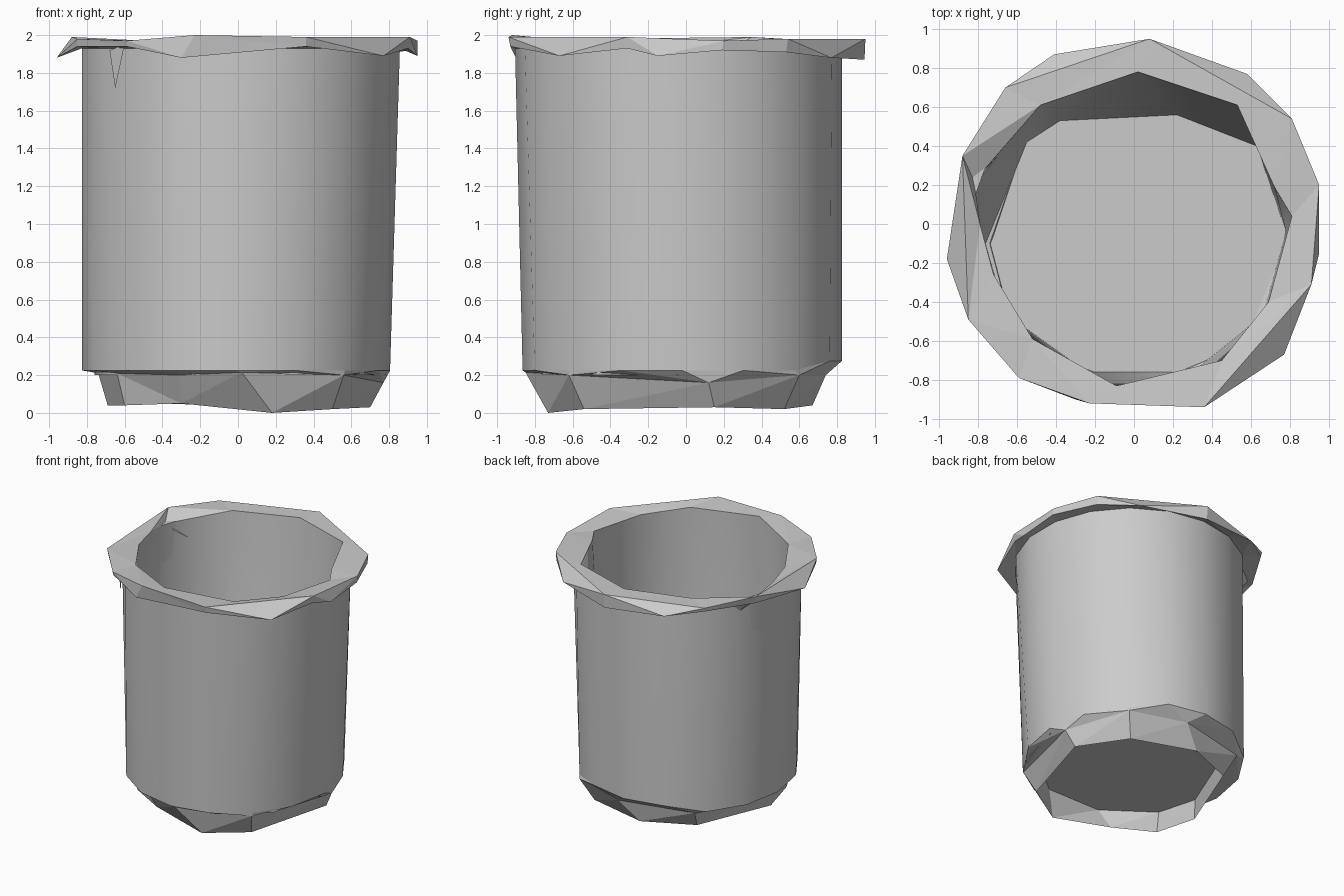
import bpy
import bmesh
from math import atan2, cos, sin, pi, radians

cube = bpy.data.objects.get("Cube")
if cube:
    bpy.data.objects.remove(cube)

steel = bpy.data.materials.new("plain grey")
steel.use_nodes = True
grey = (0.6, 0.6, 0.6, 1)
steel.diffuse_color = grey
steel.node_tree.nodes["Principled BSDF"].inputs["Base Color"].default_value = grey


def oval(count, rx, ry, z, cx=0.0, cy=0.0, turn=0.0):
    """Points of an elliptical ring, anticlockwise."""
    steps = [2 * pi * i / count + radians(turn) for i in range(count)]
    return [(cx + rx * cos(a), cy + ry * sin(a), z) for a in steps]


def add_ring(bm, points):
    ordered = sorted(points, key=lambda p: atan2(p[1], p[0]))
    return [bm.verts.new(p) for p in ordered]


def zip_rings(bm, low, high, smooth):
    """Join two rings of any point count with triangles, by the shorter diagonal."""
    start = min(range(len(high)), key=lambda k: (high[k].co - low[0].co).length)
    high = high[start:] + high[:start]
    low, high = low + low[:1], high + high[:1]
    i = j = 0
    while i < len(low) - 1 or j < len(high) - 1:
        a, b = low[i], high[j]
        step_low = j == len(high) - 1
        if not step_low and i < len(low) - 1:
            step_low = (low[i + 1].co - b.co).length <= (high[j + 1].co - a.co).length
        if step_low:
            i += 1
            face = bm.faces.new((a, low[i], b))
        else:
            j += 1
            face = bm.faces.new((a, high[j], b))
        face.smooth = smooth


def finish(bm, name):
    mesh = bpy.data.meshes.new(name)
    bm.to_mesh(mesh)
    bm.free()
    mesh.materials.append(steel)
    obj = bpy.data.objects.new(name, mesh)
    bpy.context.collection.objects.link(obj)


# Crumpled foot, the ledge above it and the recessed floor inside it
foot = [(0.18, -0.73, 0), (0.5, -0.54, 0.02), (0.7, 0.15, 0.03), (0.47, 0.52, 0.02),
        (-0.05, 0.67, 0.04), (-0.45, 0.5, 0.05), (-0.69, -0.12, 0.04), (-0.6, -0.45, 0.04),
        (-0.3, -0.63, 0.05)]
ledge = [(0.02, -0.85, 0.215), (0.56, -0.62, 0.2), (0.77, 0.12, 0.16), (0.55, 0.6, 0.2),
         (0.1, 0.74, 0.2), (-0.5, 0.6, 0.2), (-0.74, -0.1, 0.21), (-0.64, -0.48, 0.21),
         (-0.31, -0.72, 0.2)]
floor_edge = [(0.22, 0.56, 0.2), (0.63, 0.4, 0.2), (0.78, -0.04, 0.2), (0.66, -0.47, 0.2),
              (0.3, -0.76, 0.2), (-0.24, -0.76, 0.2), (-0.66, -0.46, 0.2),
              (-0.76, -0.1, 0.2), (-0.55, 0.42, 0.2), (-0.38, 0.53, 0.2)]
recess = [(x * 0.88, y * 0.88, 0.185) for x, y, z in floor_edge]

# Wall ends; the lower edge lifts towards the back
wall_base = [(x, y, z + 0.05 * (y > 0.6))
             for x, y, z in oval(16, 0.815, 0.845, 0.225, -0.01, -0.02)]
wall_top = oval(18, 0.855, 0.865, 1.93, 0.015, -0.04, 10)

# Flared rim: drooping lower edge, upper edge and mouth
brim_low = [(0.08, 0.945, 1.87), (0.58, 0.77, 1.88), (0.81, 0.53, 1.91), (0.95, 0.19, 1.92),
            (0.95, -0.15, 1.89), (0.9, -0.31, 1.93), (0.77, -0.67, 1.89), (0.36, -0.93, 1.94),
            (-0.3, -0.9, 1.88), (-0.59, -0.78, 1.94), (-0.85, -0.48, 1.94),
            (-0.96, -0.18, 1.88), (-0.87, 0.34, 1.93), (-0.66, 0.69, 1.94),
            (-0.41, 0.87, 1.9)]
brim_high = [(0.08, 0.95, 1.98), (0.81, 0.54, 1.98), (0.95, 0.2, 1.97), (0.91, -0.31, 1.99),
             (0.36, -0.94, 1.99), (-0.23, -0.92, 2), (-0.59, -0.79, 1.97),
             (-0.85, -0.49, 1.98), (-0.88, 0.35, 1.99), (-0.66, 0.7, 1.97)]
mouth = [(0.02, 0.78, 1.98), (0.53, 0.61, 1.98), (0.72, 0.19, 1.97), (0.81, 0.04, 1.96),
         (0.69, -0.4, 1.96), (0.45, -0.7, 1.97), (-0.09, -0.83, 1.99), (-0.52, -0.59, 1.97),
         (-0.72, -0.26, 1.96), (-0.79, 0, 1.95), (-0.82, 0.22, 1.92), (-0.48, 0.61, 1.97)]

# Pot: underside, foot, outer wall, rim, inner wall and floor in one skin
bm = bmesh.new()
rings = [add_ring(bm, p) for p in (recess, foot, ledge, wall_base, wall_top,
                                   brim_low, brim_high, mouth, floor_edge)]
for k in range(len(rings) - 1):
    zip_rings(bm, rings[k], rings[k + 1], smooth=k in (3, 7))
bm.faces.new(list(reversed(rings[0])))
bm.faces.new(rings[-1])
finish(bm, "pot")


def flap(name, corners):
    bm = bmesh.new()
    verts = [bm.verts.new(c) for c in corners]
    for k in range(len(verts) - 2):
        bm.faces.new((verts[0], verts[k + 1], verts[k + 2]))
    finish(bm, name)


# Bent scraps of metal under and inside the rim
flap("front_rim_spike", [(-0.65, -0.6, 1.72), (-0.6, -0.66, 1.95), (-0.68, -0.59, 1.92)])
flap("inner_rim_fold", [(-0.86, 0.34, 1.98), (-0.8, 0.22, 1.9), (-0.69, 0.36, 1.78),
                        (-0.58, 0.5, 1.85), (-0.5, 0.6, 1.97)])
